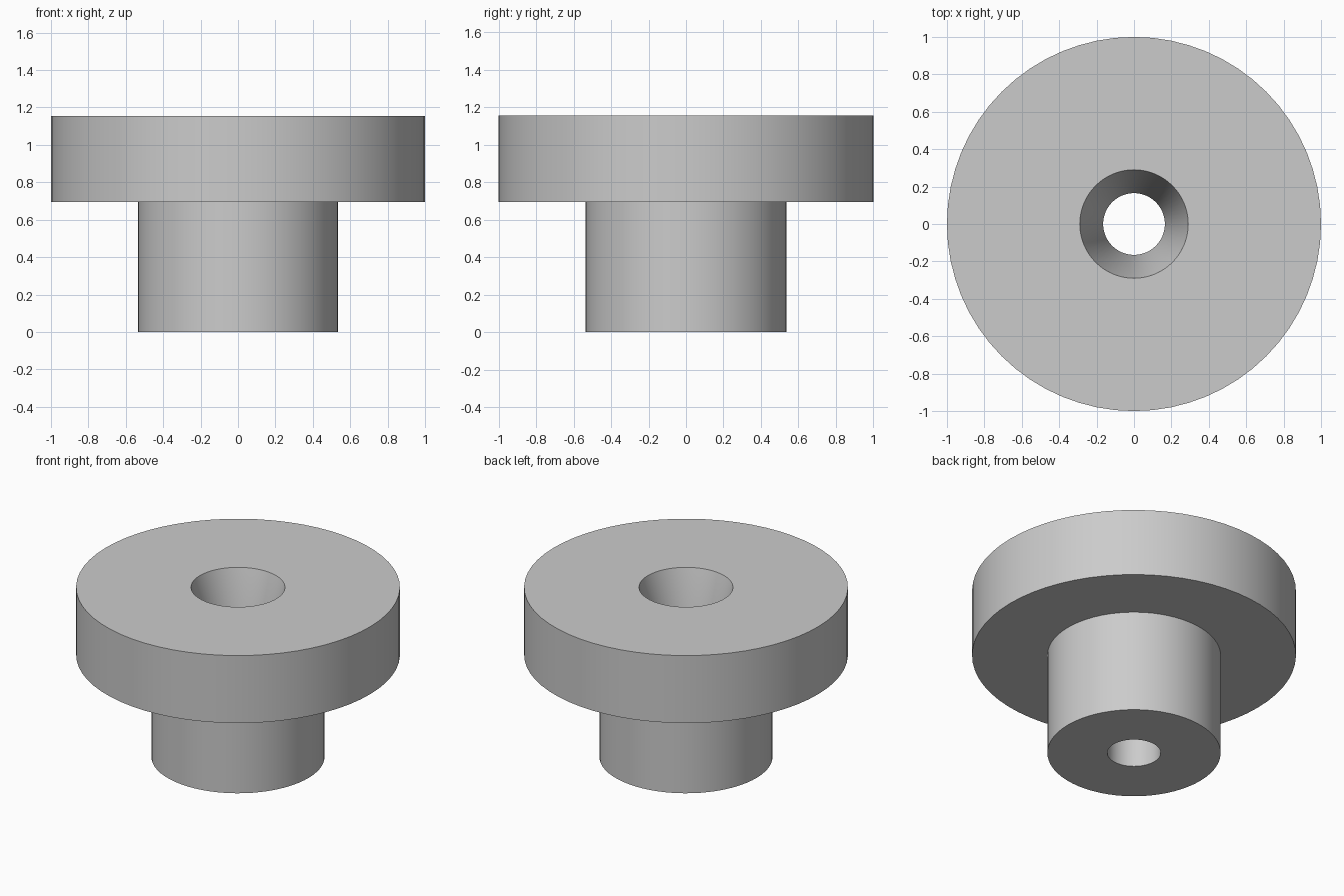
import bpy
import bmesh
import math

cube = bpy.data.objects.get("Cube")
if cube:
    bpy.data.objects.remove(cube, do_unlink=True)

SEGMENTS = 64

grey = bpy.data.materials.new("light_grey")
grey.use_nodes = True
colour = (0.6, 0.6, 0.6, 1)
grey.diffuse_color = colour
grey.node_tree.nodes["Principled BSDF"].inputs["Base Color"].default_value = colour


def lathe(name, profile):
    """Spin a closed (radius, height) profile around the z axis."""
    bm = bmesh.new()
    rings = []
    for radius, height in profile:
        ring = []
        for i in range(SEGMENTS):
            a = math.tau * i / SEGMENTS
            ring.append(bm.verts.new((radius * math.cos(a), radius * math.sin(a), height)))
        rings.append(ring)
    for lower, upper in zip(rings, rings[1:] + rings[:1]):
        for i in range(SEGMENTS):
            j = (i + 1) % SEGMENTS
            bm.faces.new((lower[i], lower[j], upper[j], upper[i]))
    bmesh.ops.recalc_face_normals(bm, faces=bm.faces[:])
    mesh = bpy.data.meshes.new(name)
    bm.to_mesh(mesh)
    bm.free()
    mesh.materials.append(grey)
    obj = bpy.data.objects.new(name, mesh)
    bpy.context.collection.objects.link(obj)
    bpy.ops.object.select_all(action="DESELECT")
    obj.select_set(True)
    bpy.context.view_layer.objects.active = obj
    bpy.ops.object.shade_smooth_by_angle(angle=math.radians(30))
    return obj


# Heights and radii of the stem, flange and countersunk bore
TOP, STEP = 1.155, 0.695
FLANGE, STEM = 1.0, 0.535
BORE, SINK = 0.165, 0.29

# Flanged bushing: stem, wide flange, tapered mouth and straight bore
lathe("flanged_bushing", [
    (BORE, 0), (STEM, 0),
    (STEM, STEP), (FLANGE, STEP),
    (FLANGE, TOP), (SINK, TOP),
    (BORE, STEP),
])
